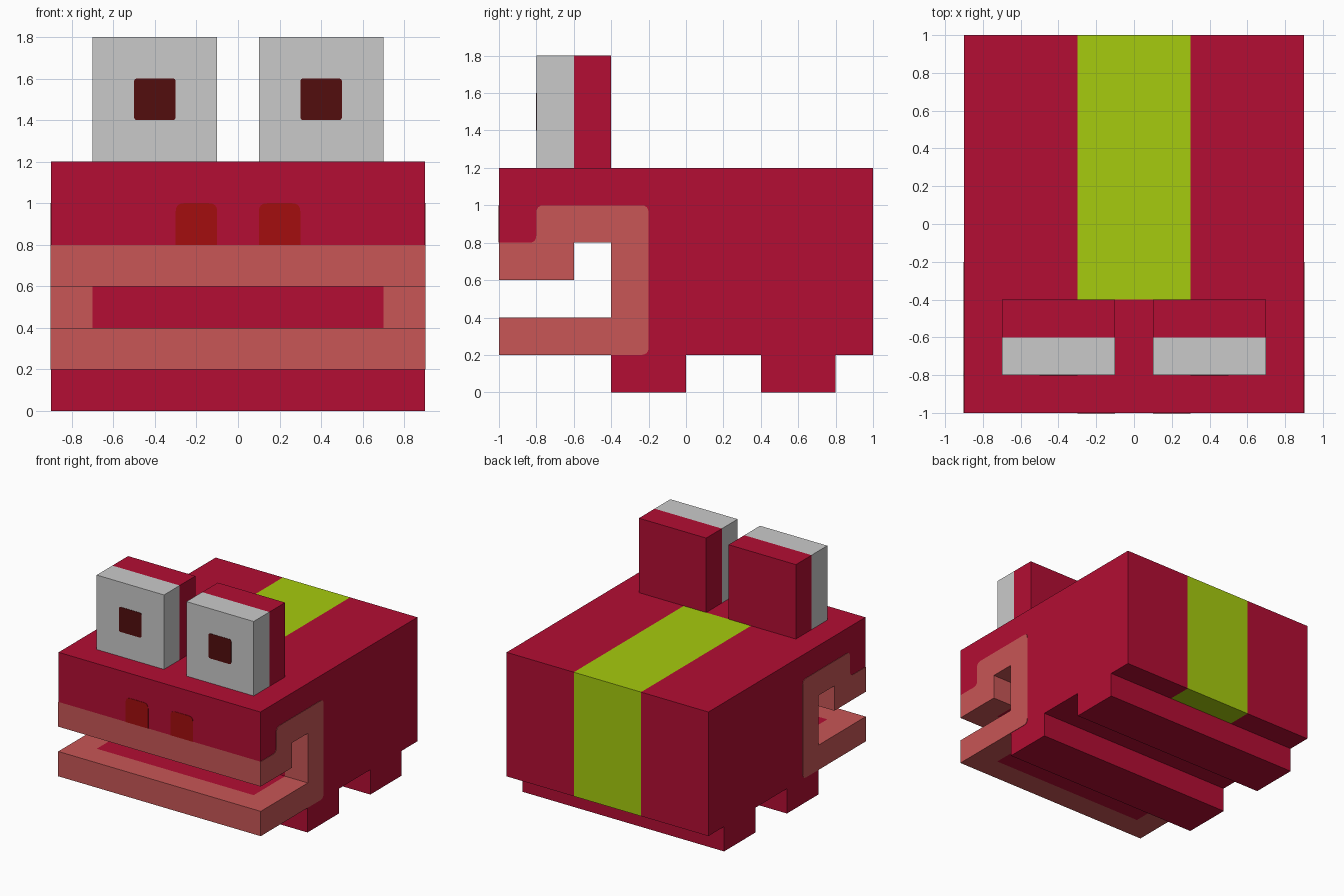
import bpy, bmesh
from mathutils import Vector

if "Cube" in bpy.data.objects:
    bpy.data.objects.remove(bpy.data.objects["Cube"])


def material(name, rgb):
    lin = [(c / 255 / 12.92) if c <= 10 else ((c / 255 + 0.055) / 1.055) ** 2.4 for c in rgb]
    m = bpy.data.materials.new(name)
    m.diffuse_color = (*lin, 1)
    m.use_nodes = True
    m.node_tree.nodes["Principled BSDF"].inputs["Base Color"].default_value = m.diffuse_color
    return m


RED = material("crimson", (179, 13, 51))
LIP = material("salmon", (200, 86, 86))
GREEN = material("lime", (166, 203, 14))
GREY = material("light grey", (202, 202, 202))
NOSE = material("brick red", (163, 13, 14))
DARK = material("dark maroon", (82, 13, 13))


def rounded(pts):
    """Outline from (u, v) or (u, v, radius) points."""
    out = []
    for i, p in enumerate(pts):
        c = Vector(p[:2])
        if len(p) == 2:
            out.append(c)
            continue
        a = c + (Vector(pts[i - 1][:2]) - c).normalized() * p[2]
        b = c + (Vector(pts[(i + 1) % len(pts)][:2]) - c).normalized() * p[2]
        for t in (0, 0.25, 0.5, 0.75, 1):
            out.append(a * (1 - t) ** 2 + c * (2 * t * (1 - t)) + b * t * t)
    return out


def prism(name, pts, axis, lo, hi, mats, cuts=(), rule=None):
    """Extrude an outline along x or y, cut its faces, colour them by a rule."""
    at = (lambda u, v, d: (d, u, v)) if axis == "x" else (lambda u, v, d: (u, d, v))
    bm = bmesh.new()
    cap = bm.faces.new([bm.verts.new(at(p[0], p[1], lo)) for p in rounded(pts)])
    ext = bmesh.ops.extrude_face_region(bm, geom=[cap], use_keep_orig=True)
    shift = Vector(at(0, 0, hi - lo))
    bmesh.ops.translate(bm, vec=shift, verts=[g for g in ext["geom"] if isinstance(g, bmesh.types.BMVert)])
    bmesh.ops.recalc_face_normals(bm, faces=bm.faces)
    for k, value in cuts:
        co, no = Vector(), Vector()
        co[k], no[k] = value, 1
        faces = [f for f in bm.faces if len(f.verts) <= 6]
        edges = {e for f in faces for e in f.edges}
        verts = {v for f in faces for v in f.verts}
        bmesh.ops.bisect_plane(bm, geom=faces + list(edges) + list(verts), dist=1e-4,
                               plane_co=co, plane_no=no)
    bm.normal_update()
    if rule:
        for f in bm.faces:
            f.material_index = rule(f.calc_center_median(), f.normal)
    me = bpy.data.meshes.new(name)
    bm.to_mesh(me)
    bm.free()
    for m in mats:
        me.materials.append(m)
    ob = bpy.data.objects.new(name, me)
    bpy.context.collection.objects.link(ob)
    return ob


def rect(u0, u1, v0, v1):
    return [(u0, v0), (u1, v0), (u1, v1), (u0, v1)]


def body_rule(c, n):
    if abs(n.x) > 0.5:
        return 0
    # stripe over the back
    if abs(c.x) < 0.3 and (c.y > 0.99 or (n.z > 0.5 and c.z > 1.19 and c.y > -0.4)
                           or (n.z < -0.5 and c.y > 0.8)):
        return 2
    # lips and the rim of the mouth
    if c.y < -0.39 and 0.19 < c.z < 0.81 and (abs(c.x) > 0.7 or c.y < -0.8):
        return 1
    return 0


# Body with jaws and two full-width feet
mouth = [(-1, 0.4), (-0.4, 0.4), (-0.4, 0.8), (-0.6, 0.8), (-0.6, 0.6), (-1, 0.6)]
profile = mouth + [(-1, 1.2), (1, 1.2), (1, 0.2), (0.8, 0.2), (0.8, 0), (0.4, 0), (0.4, 0.2),
                   (0, 0.2), (0, 0), (-0.4, 0), (-0.4, 0.2), (-1, 0.2)]
prism("body", profile, "x", -0.9, 0.9, [RED, LIP, GREEN],
      [(0, -0.7), (0, -0.3), (0, 0.3), (0, 0.7), (1, -0.8), (1, -0.4), (2, 0.8)], body_rule)

# Painted cheek around each mouth corner
R = 0.04
cheek = mouth + [(-1, 0.8), (-0.8, 0.8, R), (-0.8, 1, R), (-0.2, 1, R), (-0.2, 0.2, R), (-1, 0.2)]
for side, s in (("left", -1), ("right", 1)):
    x0, x1 = sorted((s * 0.9, s * 0.903))
    prism(side + "_cheek", cheek, "x", x0, x1, [LIP])

    # Eye block, grey front half
    x0, x1 = sorted((s * 0.1, s * 0.7))
    prism(side + "_eye", rect(x0, x1, 1.2, 1.8), "y", -0.8, -0.4, [GREY, RED], [(1, -0.6)],
          lambda c, n: int(c.y > -0.6))

    # Pupil
    x0, x1 = sorted((s * 0.3, s * 0.5))
    prism(side + "_pupil", [(*p, 0.015) for p in rect(x0, x1, 1.4, 1.6)], "y", -0.803, -0.8, [DARK])

    # Nostril
    x0, x1 = sorted((s * 0.1, s * 0.3))
    a, b, c, d = rect(x0, x1, 0.8, 1.0)
    prism(side + "_nostril", [a, b, (*c, R), (*d, R)], "y", -1.003, -1.0, [NOSE])
